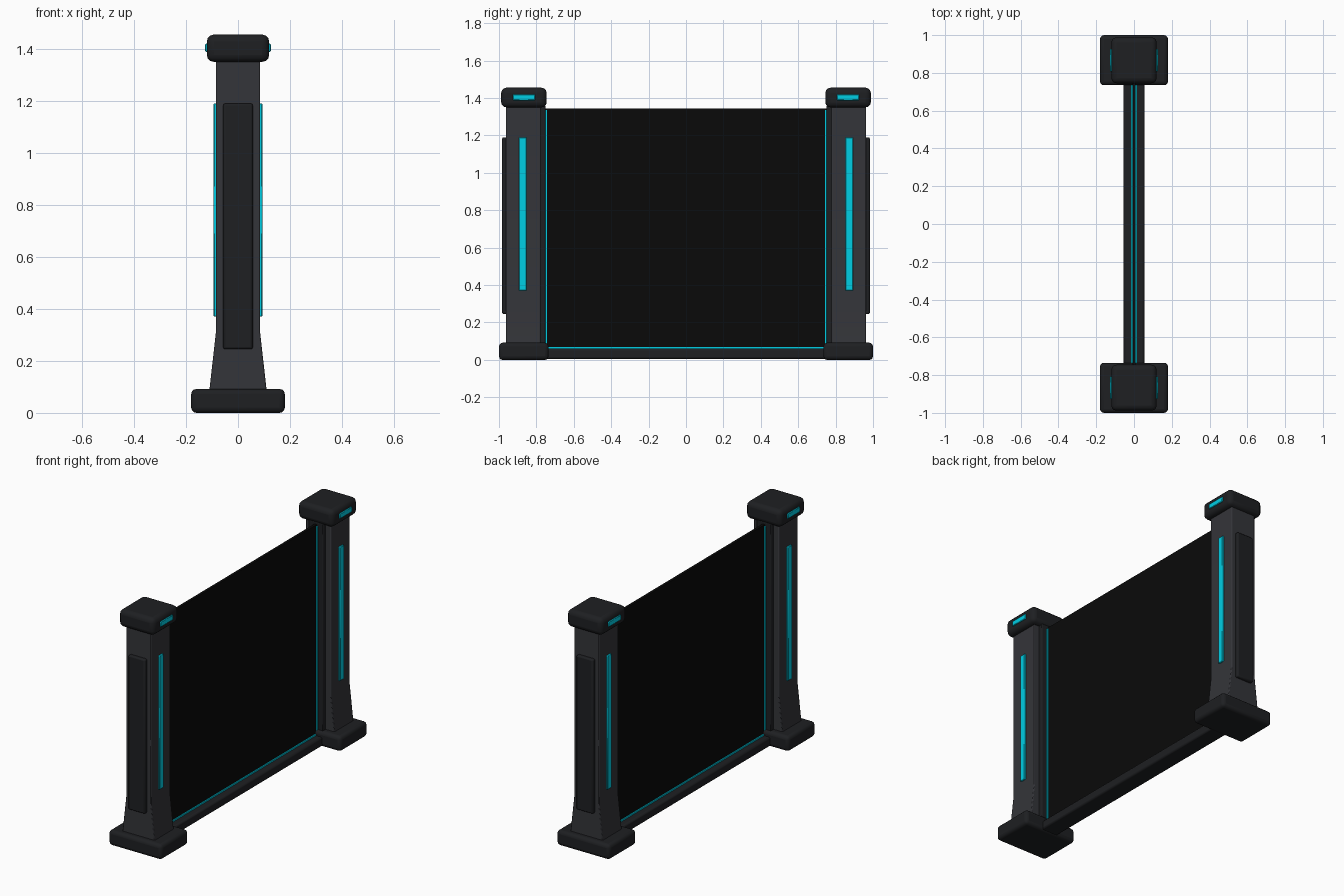
import bpy, bmesh, math

if "Cube" in bpy.data.objects:
    bpy.data.objects.remove(bpy.data.objects["Cube"])


def mat(name, col):
    m = bpy.data.materials.new(name)
    m.diffuse_color = (*col, 1)
    m.use_nodes = True
    m.node_tree.nodes["Principled BSDF"].inputs["Base Color"].default_value = m.diffuse_color
    return m


GREY = mat("post_grey", (0.034, 0.035, 0.041))
DARK = mat("dark_trim", (0.013, 0.014, 0.016))
BLACK = mat("panel_black", (0.003, 0.003, 0.003))
CYAN = mat("cyan_glow", (0.0, 0.62, 0.78))


def finish(name, bm, material, bevel, seg):
    bmesh.ops.recalc_face_normals(bm, faces=bm.faces)
    me = bpy.data.meshes.new(name)
    bm.to_mesh(me)
    bm.free()
    me.materials.append(material)
    ob = bpy.data.objects.new(name, me)
    bpy.context.collection.objects.link(ob)
    if bevel:
        b = ob.modifiers.new("bevel", 'BEVEL')
        b.width, b.segments = bevel, seg
        b.limit_method = 'ANGLE'
        b.angle_limit = math.radians(30)
        bpy.context.view_layer.objects.active = ob
        ob.select_set(True)
        bpy.ops.object.shade_smooth_by_angle(angle=math.radians(35))
        ob.select_set(False)
    return ob


def box(name, x, y, z, material, bevel=0, seg=3):
    """Box from (min, max) ranges."""
    bm = bmesh.new()
    bmesh.ops.create_cube(bm, size=1)
    for v in bm.verts:
        v.co = [r[0] + (c + 0.5) * (r[1] - r[0]) for c, r in zip(v.co, (x, y, z))]
    return finish(name, bm, material, bevel, seg)


def column(name, y, material):
    """Post with flared foot: front profile extruded along y."""
    half = [(0.112, 0.07), (0.085, 0.31), (0.085, 1.37)]
    pts = half + [(-x, z) for x, z in reversed(half)]
    bm = bmesh.new()
    f = bm.faces.new([bm.verts.new((px, y[0], pz)) for px, pz in pts])
    ext = bmesh.ops.extrude_face_region(bm, geom=[f])
    for v in ext["geom"]:
        if isinstance(v, bmesh.types.BMVert):
            v.co.y = y[1]
    return finish(name, bm, material, 0.005, 2)


for s, side in ((-1, "front"), (1, "back")):
    def span(a, b):
        return tuple(sorted((s * a, s * b)))

    # post, foot and cap
    box(side + "_base", (-0.18, 0.18), span(0.735, 1.0), (0, 0.092), DARK, 0.02)
    column(side + "_post", span(0.777, 0.963), GREY)
    box(side + "_cap", (-0.12, 0.12), span(0.745, 0.988), (1.35, 1.455), DARK, 0.027)
    # outer cover plate and inner panel channel
    box(side + "_cover_plate", (-0.057, 0.057), span(0.95, 0.983), (0.245, 1.19), DARK, 0.008, 2)
    box(side + "_channel", (-0.05, 0.05), span(0.752, 0.79), (0.08, 1.36), DARK, 0.005, 2)
    for t, face in ((-1, "left"), (1, "right")):
        def xs(a, b):
            return tuple(sorted((t * a, t * b)))

        # light strips
        n = side + "_" + face
        box(n + "_post_light", xs(0.07, 0.094), span(0.853, 0.893), (0.37, 1.19), CYAN, 0.003, 1)
        box(n + "_cap_light", xs(0.10, 0.126), span(0.808, 0.926), (1.388, 1.42), CYAN, 0.003, 1)
        box(n + "_edge_light", xs(0.008, 0.015), span(0.743, 0.754), (0.07, 1.335), CYAN)

# barrier panel, sill and sill lights
box("barrier_panel", (-0.008, 0.008), (-0.76, 0.76), (0.05, 1.345), BLACK)
box("sill", (-0.056, 0.056), (-0.76, 0.76), (0.005, 0.06), DARK, 0.01, 2)
for t, face in ((-1, "left"), (1, "right")):
    box(face + "_sill_light", tuple(sorted((t * 0.008, t * 0.015))), (-0.75, 0.75), (0.055, 0.069), CYAN)
